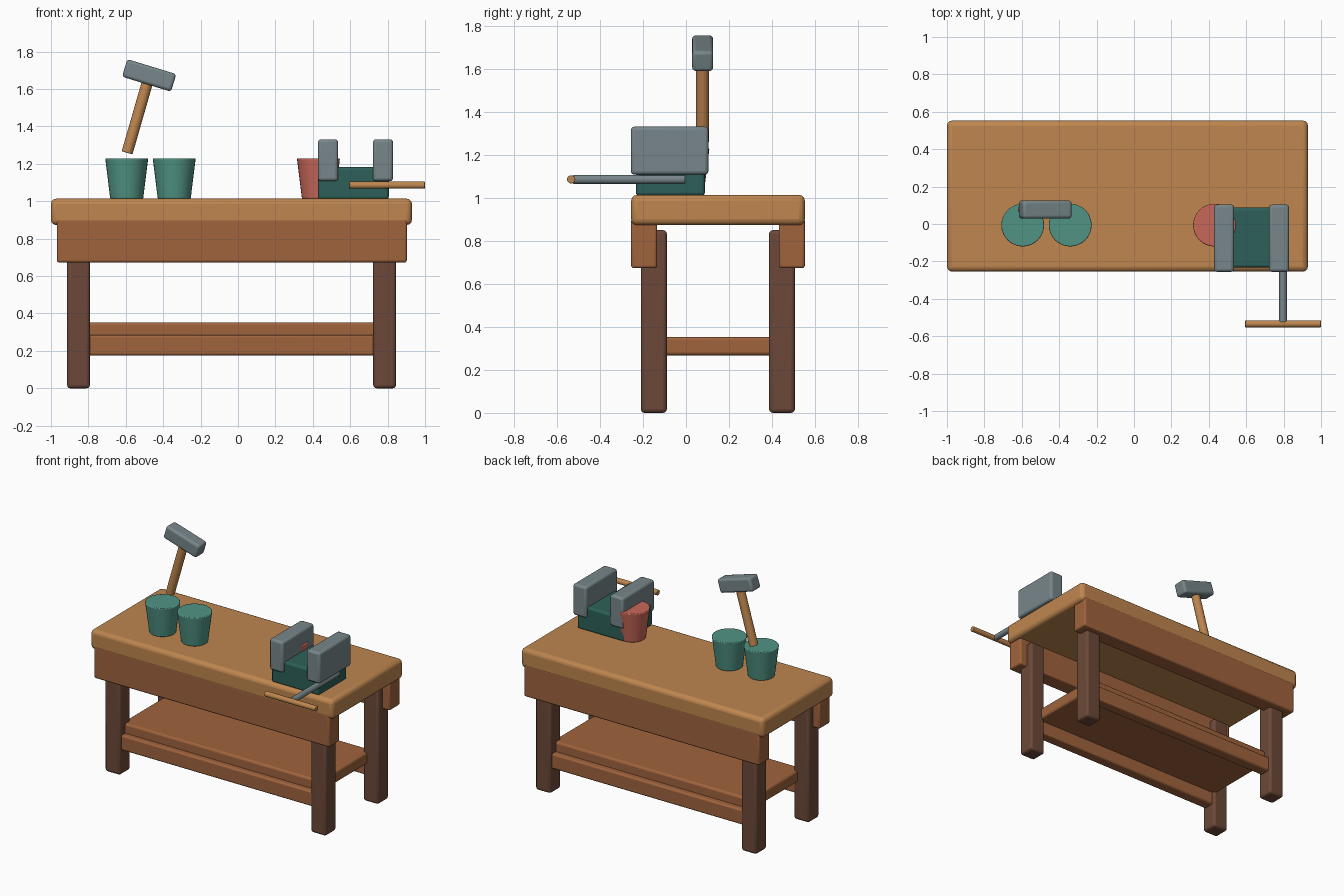
import bpy, math
from mathutils import Vector

if "Cube" in bpy.data.objects:
    bpy.data.objects.remove(bpy.data.objects["Cube"])


def material(name, rgb):
    m = bpy.data.materials.new(name)
    m.diffuse_color = (*rgb, 1)
    m.use_nodes = True
    m.node_tree.nodes["Principled BSDF"].inputs["Base Color"].default_value = m.diffuse_color
    return m


TOP = material("light_wood", (0.52, 0.24, 0.078))
APRON = material("red_wood", (0.35, 0.125, 0.046))
LEG = material("dark_wood", (0.15, 0.066, 0.040))
TEAL = material("teal", (0.082, 0.295, 0.232))
DARK = material("dark_teal", (0.027, 0.118, 0.100))
RED = material("coral_red", (0.58, 0.137, 0.100))
STEEL = material("steel_grey", (0.185, 0.240, 0.255))


def finish(ob, name, mat, bevel):
    ob.name = name
    ob.data.materials.append(mat)
    bpy.ops.object.transform_apply(location=False, rotation=False, scale=True)
    if bevel:
        b = ob.modifiers.new("soft_edges", 'BEVEL')
        b.width = bevel
        b.segments = 3
        b.limit_method = 'ANGLE'
        b.angle_limit = math.radians(40)
    bpy.ops.object.shade_smooth_by_angle(angle=math.radians(35))
    return ob


def box(name, xs, ys, zs, mat, bevel=0.018, tilt=0):
    spans = (xs, ys, zs)
    bpy.ops.mesh.primitive_cube_add(size=1, location=[sum(s) / 2 for s in spans],
                                    rotation=(0, tilt, 0))
    ob = bpy.context.object
    ob.scale = [s[1] - s[0] for s in spans]
    return finish(ob, name, mat, bevel)


def rod(name, a, b, r, mat, bevel=0.004):
    a, b = Vector(a), Vector(b)
    bpy.ops.mesh.primitive_cylinder_add(vertices=24, radius=r, depth=(b - a).length,
                                        location=(a + b) / 2)
    ob = bpy.context.object
    ob.rotation_euler = (b - a).to_track_quat('Z', 'Y').to_euler()
    return finish(ob, name, mat, bevel)


def pot(name, x, mat):
    bpy.ops.mesh.primitive_cone_add(vertices=32, radius1=0.088, radius2=0.115,
                                    depth=0.217, location=(x, -0.006, 1.1215))
    return finish(bpy.context.object, name, mat, 0.006)


# Bench top and the long aprons under it
box("bench_top", (-1.0, 0.93), (-0.255, 0.553), (0.873, 1.014), TOP, 0.028)
box("front_apron", (-0.968, 0.903), (-0.255, -0.135), (0.673, 0.905), APRON, 0.012)
box("back_apron", (-0.968, 0.903), (0.432, 0.553), (0.673, 0.905), APRON, 0.012)

# Legs and the stretchers joining them
for row, y0, rail_y in (("front", -0.21, -0.192), ("back", 0.386, 0.408)):
    for side, x0 in (("left", -0.914), ("right", 0.723)):
        box(f"{row}_{side}_leg", (x0, x0 + 0.122), (y0, y0 + 0.121), (0, 0.85), LEG)
    box(f"{row}_stretcher", (-0.83, 0.762), (rail_y, rail_y + 0.082),
        (0.176, 0.284), APRON, 0.012)

# Lower shelf
box("shelf", (-0.823, 0.755), (-0.15, 0.446), (0.268, 0.353), APRON, 0.015)

# Pots
pot("left_pot", -0.595, TEAL)
pot("middle_pot", -0.341, TEAL)
pot("red_pot", 0.43, RED)

# Tilted hammer
tilt = math.radians(17)
box("hammer_head", (-0.612, -0.338), (0.029, 0.126), (1.624, 1.722), STEEL, 0.016, tilt)
rod("hammer_handle", (-0.593, 0.077, 1.259), (-0.479, 0.077, 1.655), 0.030, TOP)

# Vise: body, two jaws, screw and turning bar
box("vise_body", (0.428, 0.806), (-0.233, 0.088), (1.01, 1.183), DARK, 0.015)
box("left_jaw", (0.428, 0.535), (-0.256, 0.104), (1.108, 1.331), STEEL, 0.016)
box("right_jaw", (0.722, 0.829), (-0.256, 0.104), (1.108, 1.331), STEEL, 0.016)
rod("vise_screw", (0.797, -0.525, 1.086), (0.797, -0.004, 1.086), 0.021, STEEL)
rod("vise_bar", (0.594, -0.534, 1.086), (1.0, -0.534, 1.086), 0.019, TOP)
